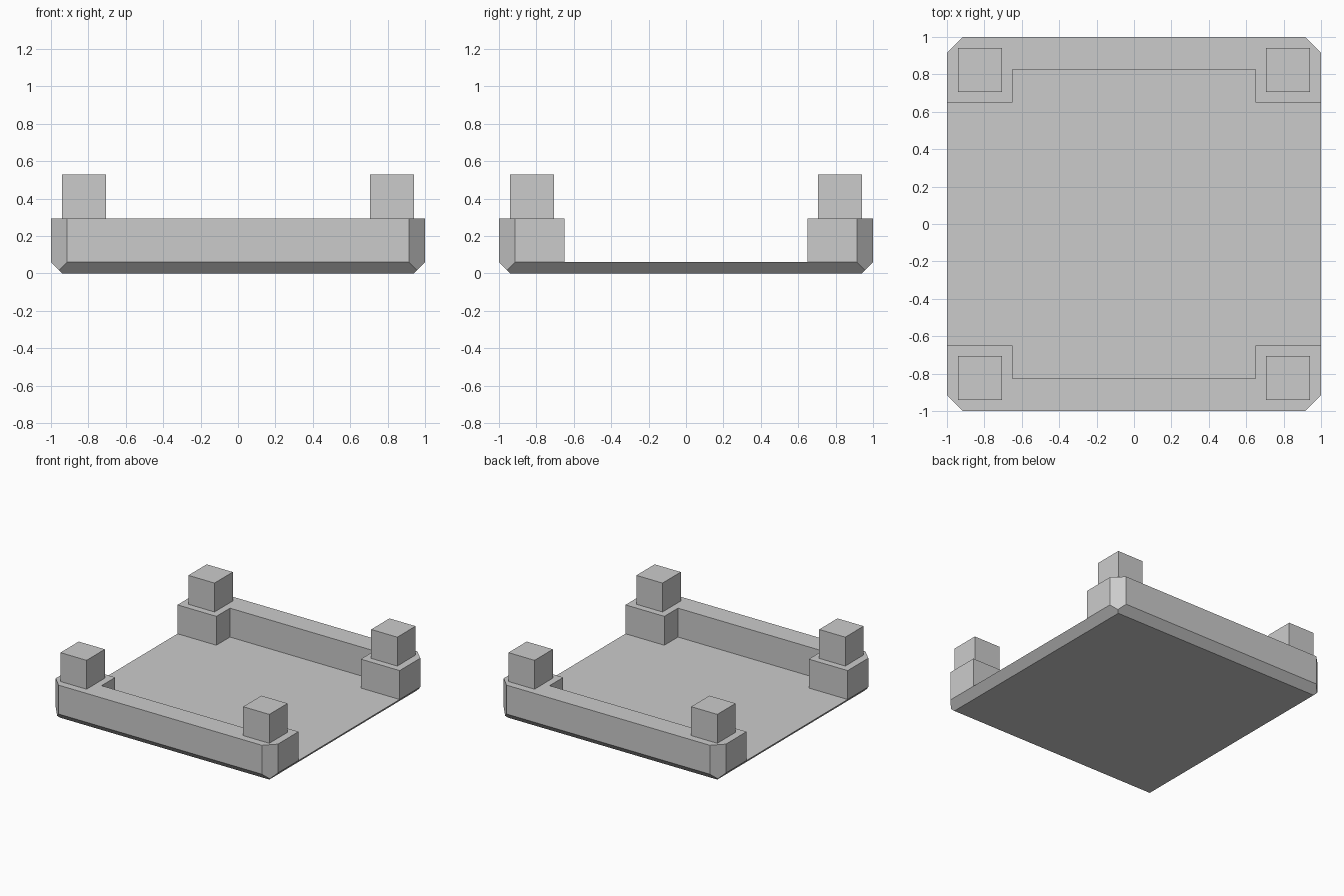
import bpy
import bmesh

cube = bpy.data.objects.get("Cube")
if cube:
    bpy.data.objects.remove(cube, do_unlink=True)

# Single plain grey
GREY = (0.6, 0.6, 0.6, 1.0)
grey = bpy.data.materials.new("plain grey")
grey.use_nodes = True
grey.diffuse_color = GREY
for node in grey.node_tree.nodes:
    if node.type == 'BSDF_PRINCIPLED':
        node.inputs["Base Color"].default_value = GREY

# Main dimensions
HALF = 1.0        # half width of the tray
CUT = 0.915       # where the diagonal corner cut starts
FLOOR_TOP = 0.06
RIM_TOP = 0.295
POST_TOP = 0.53
INNER = 0.65      # inner edge of the corner blocks
WALL = 0.825      # inner face of the walls


def finish(name, bm):
    bmesh.ops.recalc_face_normals(bm, faces=bm.faces[:])
    mesh = bpy.data.meshes.new(name)
    bm.to_mesh(mesh)
    bm.free()
    mesh.materials.append(grey)
    obj = bpy.data.objects.new(name, mesh)
    bpy.context.collection.objects.link(obj)
    return obj


def prism(name, outline, z0, z1):
    """Extrude a flat outline from z0 up to z1."""
    bm = bmesh.new()
    base = bm.faces.new([bm.verts.new((x, y, z0)) for x, y in outline])
    top = bmesh.ops.extrude_face_region(bm, geom=[base], use_keep_orig=True)["geom"]
    moved = [v for v in top if isinstance(v, bmesh.types.BMVert)]
    bmesh.ops.translate(bm, verts=moved, vec=(0, 0, z1 - z0))
    return finish(name, bm)


# Floor plate: bevelled underside, diagonal corners
bm = bmesh.new()
bmesh.ops.create_cube(bm, size=2 * HALF)
for v in bm.verts:
    if v.co.z > 0:
        v.co.z = FLOOR_TOP
    else:
        v.co.z = 0
        v.co.x *= HALF - FLOOR_TOP
        v.co.y *= HALF - FLOOR_TOP
for sx in (-1, 1):
    for sy in (-1, 1):
        cut = bmesh.ops.bisect_plane(
            bm, geom=bm.verts[:] + bm.edges[:] + bm.faces[:],
            plane_co=(sx * HALF, sy * CUT, 0), plane_no=(sx, sy, 0),
            clear_outer=True)
        edges = [e for e in cut["geom_cut"] if isinstance(e, bmesh.types.BMEdge)]
        bmesh.ops.holes_fill(bm, edges=edges)
finish("floor_plate", bm)

# Walls with thicker corner blocks, and the square posts on top
half_wall = [(HALF, INNER), (HALF, CUT), (CUT, HALF)]
inner_step = [(INNER, WALL), (INNER, INNER)]
post_lo, post_hi = 0.705, 0.94
for side, sy in (("front", -1), ("back", 1)):
    outline = (half_wall + [(-x, y) for x, y in reversed(half_wall)]
               + [(-x, y) for x, y in reversed(inner_step)] + inner_step)
    prism(side + "_wall", [(x, y * sy) for x, y in outline], FLOOR_TOP, RIM_TOP)
    for hand, sx in (("right", -1), ("left", 1)):
        square = [(post_lo, post_lo), (post_hi, post_lo),
                  (post_hi, post_hi), (post_lo, post_hi)]
        prism(f"{side}_{hand}_post", [(x * sx, y * sy) for x, y in square],
              RIM_TOP, POST_TOP)
